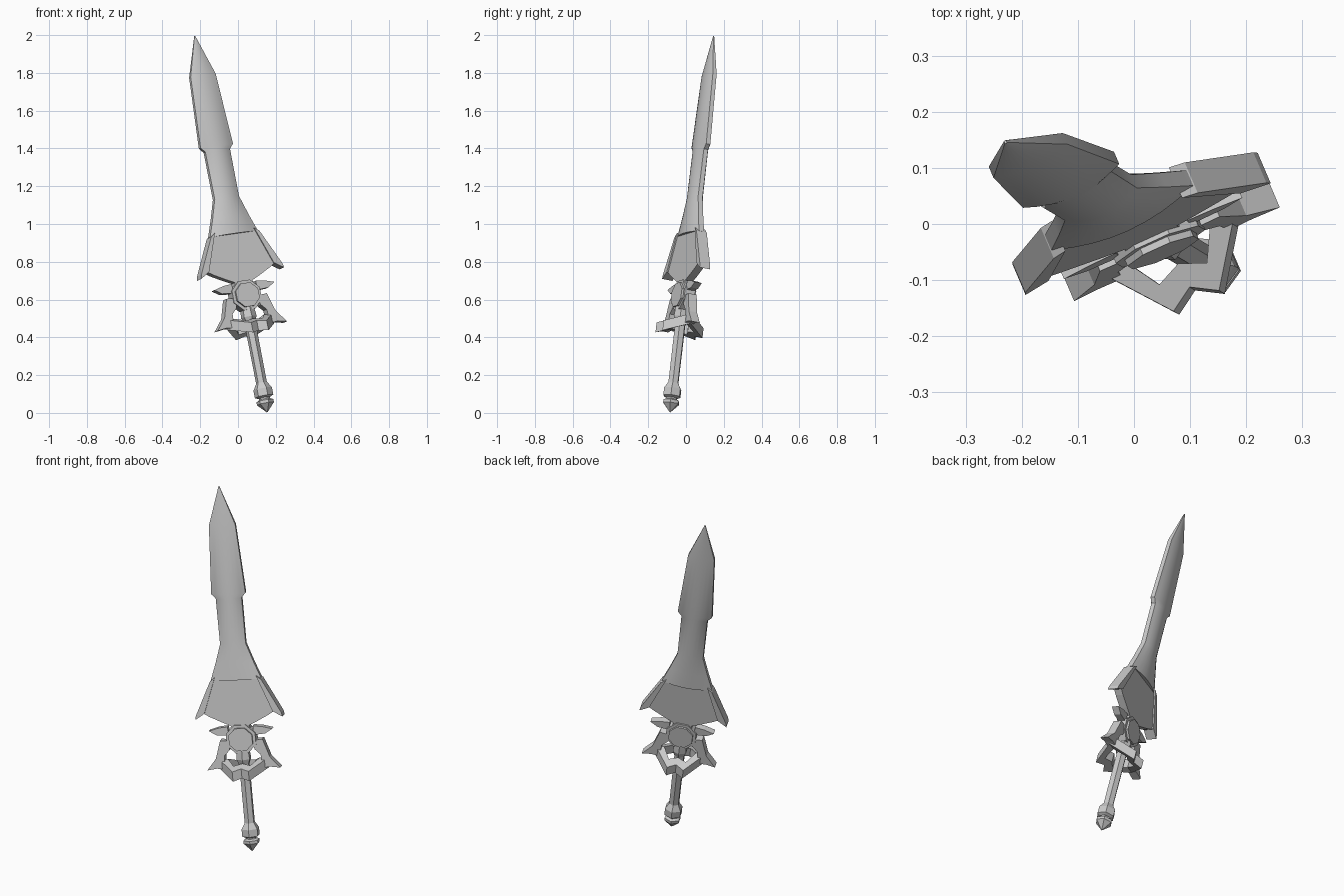
import bpy, bmesh, math
from mathutils import Matrix, Vector

cube = bpy.data.objects.get("Cube")
if cube:
    bpy.data.objects.remove(cube)

steel = bpy.data.materials.new("grey_steel")
steel.use_nodes = True
steel.diffuse_color = (0.6, 0.6, 0.6, 1)
steel.node_tree.nodes["Principled BSDF"].inputs["Base Color"].default_value = (0.6, 0.6, 0.6, 1)

# Leaning frame: local x is the blade's width, y its thickness, z runs pommel to tip
foot = Vector((0.155, -0.085, 0.0))
axis = (Vector((-0.23, 0.147, 2.0)) - foot).normalized()
side = Vector((0.902, 0.411, 0.127))
side = (side - axis * side.dot(axis)).normalized()
back = axis.cross(side)
frame = Matrix.Translation(foot) @ Matrix((side, back, axis)).transposed().to_4x4()


def finish(name, bm, smooth=False):
    bmesh.ops.recalc_face_normals(bm, faces=bm.faces)
    mesh = bpy.data.meshes.new(name)
    bm.to_mesh(mesh)
    bm.free()
    mesh.materials.append(steel)
    obj = bpy.data.objects.new(name, mesh)
    bpy.context.collection.objects.link(obj)
    obj.matrix_world = frame
    if smooth:
        bpy.ops.object.select_all(action='DESELECT')
        obj.select_set(True)
        bpy.context.view_layer.objects.active = obj
        bpy.ops.object.shade_smooth_by_angle(angle=math.radians(35))
    return obj


def loft(name, rings, smooth=False, closed=False):
    """Skin a list of equal rings; closed joins last to first, else caps."""
    bm = bmesh.new()
    loops = [[bm.verts.new(p) for p in ring] for ring in rings]
    pairs = list(zip(loops, loops[1:]))
    if closed:
        pairs.append((loops[-1], loops[0]))
    else:
        bm.faces.new(loops[0])
        bm.faces.new(loops[-1])
    for a, b in pairs:
        for i in range(len(a)):
            j = (i + 1) % len(a)
            bm.faces.new((a[i], a[j], b[j], b[i]))
    return finish(name, bm, smooth)


def plate(name, outline, half, sign=1):
    """Flat slab cut from a width/height outline."""
    return loft(name, [[(sign * u, v, s) for u, s in outline] for v in (-half, half)])


def both(name, outline, half):
    for label, sign in (("left", 1), ("right", -1)):
        plate(label + "_" + name, outline, half, sign)


def turned(name, profile, sides):
    rings = []
    for s, r in profile:
        rings.append([(r * math.cos(math.tau * (i + 0.5) / sides),
                       r * math.sin(math.tau * (i + 0.5) / sides), s) for i in range(sides)])
    return loft(name, rings)


# Blade: lens section with blunt rims, stepped shoulders and a flared base
def lens(s, width, rim, bulge, steps=8):
    ts = [-1 + 2 * i / steps for i in range(steps + 1)]
    front = [(t * width, -rim - bulge * (1 - t * t), s) for t in ts]
    return front + [(u, -v, z) for u, v, z in reversed(front)]


sections = [(0.968, 0.14, 0.015, 0.026), (1.06, 0.106, 0.014, 0.025),
            (1.166, 0.071, 0.013, 0.022), (1.422, 0.072, 0.012, 0.02),
            (1.447, 0.095, 0.012, 0.02), (1.83, 0.073, 0.011, 0.012),
            (2.045, 0.002, 0.002, 0.001)]
loft("blade", [lens(*sec) for sec in sections], smooth=True)

# Upper guard: broad plate with thick wing bars on its sloping edges
half_plate = [(0.12, 0.98), (0.205, 0.79), (0.165, 0.765), (0.095, 0.73), (0.04, 0.705)]
plate("guard_plate", half_plate + [(-u, s) for u, s in reversed(half_plate)], 0.022)
both("wing_bar", [(0.115, 0.985), (0.142, 0.965), (0.238, 0.775),
                  (0.242, 0.753), (0.19, 0.785)], 0.03)

# Hub with raised discs, and small spikes beside it
hub = [(0.088 * math.cos(math.tau * (i + 0.5) / 8),
        0.635 + 0.085 * math.sin(math.tau * (i + 0.5) / 8)) for i in range(8)]
plate("hub", hub, 0.03)
plate("hub_disc", [(u * 0.8, 0.635 + (s - 0.635) * 0.8) for u, s in hub], 0.042)
plate("neck", [(-0.045, 0.74), (0.045, 0.74), (0.06, 0.66), (-0.06, 0.66)], 0.022)
both("hub_spike", [(0.07, 0.705), (0.12, 0.7), (0.176, 0.685), (0.135, 0.66), (0.07, 0.655)], 0.02)

# Lower wings sweeping down from the hub
both("lower_wing", [(0.06, 0.625), (0.118, 0.63), (0.15, 0.53), (0.203, 0.467),
                    (0.15, 0.475), (0.105, 0.47), (0.1, 0.545), (0.07, 0.575)], 0.024)


# Heart-notched ring around the grip, drooping to the front and back
def heart(notch, lobe_u, lobe_v, wide, lift):
    quarter = [(0, -notch), (lobe_u, -lobe_v), (wide, 0), (lobe_u, lobe_v)]
    points = quarter + [(-u, -v) for u, v in quarter]
    return [(u, v, 0.495 - 0.4 * abs(v) + lift) for u, v in points]


outer, inner = (0.091, 0.045, 0.117, 0.138), (0.047, 0.047, 0.066, 0.088)
loft("guard_ring", [heart(*outer, -0.027), heart(*outer, 0.027),
                    heart(*inner, 0.027), heart(*inner, -0.027)], closed=True)

# Grip, collar and pommel
turned("grip", [(0.1, 0.029), (0.57, 0.03)], 6)
turned("grip_collar", [(0.49, 0.03), (0.52, 0.042), (0.58, 0.036)], 6)
turned("pommel", [(0.082, 0.034), (0.09, 0.05), (0.13, 0.05), (0.165, 0.028)], 6)
turned("pommel_tip", [(0.004, 0.003), (0.05, 0.046), (0.066, 0.046), (0.074, 0.03), (0.084, 0.03)], 6)
